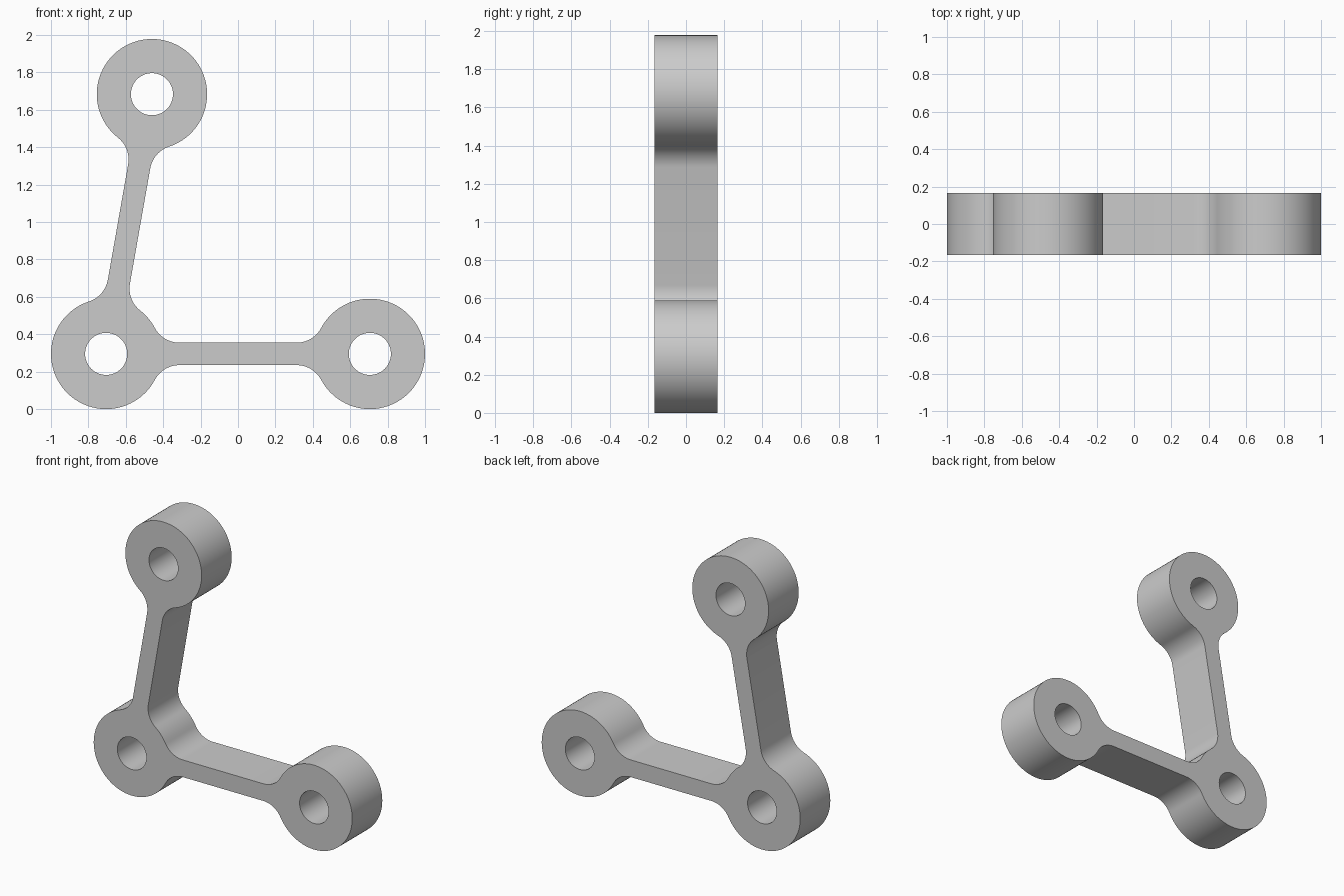
import bpy, bmesh
from math import pi, tau, atan2, cos, sin, sqrt, radians, ceil
from mathutils import Vector

if "Cube" in bpy.data.objects:
    bpy.data.objects.remove(bpy.data.objects["Cube"], do_unlink=True)

BOSS_R, HOLE_R, FILLET_R = 0.295, 0.1125, 0.15
BAR_HALF, DEPTH_HALF, ARM = 0.06, 0.166, 1.41
STEP = radians(4)


def polar(centre, radius, angle):
    return centre + radius * Vector((cos(angle), sin(angle)))


def arc(centre, radius, start, end):
    """Points along an arc, both ends included."""
    n = max(2, ceil(abs(end - start) / STEP))
    return [polar(centre, radius, start + (end - start) * i / n) for i in range(n + 1)]


def heading(a, b):
    d = b - a
    return atan2(d.y, d.x)


# Boss centres: corner, end of the level arm, end of the raised arm
corner = Vector((-ARM / 2, BOSS_R))
level_end = polar(corner, ARM, 0)
raised_end = polar(corner, ARM, radians(80))

# Angle from an arm to the point where its fillet meets the boss
reach = BOSS_R + FILLET_R
offset = BAR_HALF + FILLET_R
blend = atan2(offset, sqrt(reach ** 2 - offset ** 2))

# Walk once around the outline: fillet in, around the boss, fillet out
tour = [corner, level_end, corner, raised_end]
outline = []
for i, boss in enumerate(tour):
    back = heading(boss, tour[i - 1])
    turn = (heading(boss, tour[(i + 1) % len(tour)]) - back) % tau
    if turn < STEP or turn > tau - STEP:
        turn = tau  # a single arm: go all the way round
    out = back + turn
    start, end = back + blend, out - blend
    outline += arc(polar(boss, reach, start), FILLET_R, back - pi / 2, start - pi)[:-1]
    outline += arc(boss, BOSS_R, start, end)
    outline += arc(polar(boss, reach, end), FILLET_R, end + pi, out + pi / 2)[1:]

# Filled, extruded profile with a bore through each boss
profile = bpy.data.curves.new("link_profile", "CURVE")
profile.dimensions = "2D"
profile.fill_mode = "BOTH"
profile.extrude = DEPTH_HALF
bores = [arc(c, HOLE_R, 0, tau)[:-1] for c in (corner, level_end, raised_end)]
for loop in [outline] + bores:
    spline = profile.splines.new("POLY")
    spline.points.add(len(loop) - 1)
    for point, co in zip(spline.points, loop):
        point.co = (co.x, co.y, 0, 1)
    spline.use_cyclic_u = True

link = bpy.data.objects.new("angled_link", profile)
bpy.context.collection.objects.link(link)
bpy.ops.object.select_all(action="DESELECT")
link.select_set(True)
bpy.context.view_layer.objects.active = link
link.rotation_euler.x = pi / 2
bpy.ops.object.convert(target="MESH")
bpy.ops.object.transform_apply(location=False, rotation=True, scale=False)

# Weld the caps to the walls
bm = bmesh.new()
bm.from_mesh(link.data)
bmesh.ops.remove_doubles(bm, verts=bm.verts, dist=0.0002)
bmesh.ops.recalc_face_normals(bm, faces=bm.faces)
bm.to_mesh(link.data)
bm.free()
bpy.ops.object.shade_smooth_by_angle(angle=radians(30))

# Plain grey
grey = bpy.data.materials.new("plain_grey")
grey.use_nodes = True
colour = (0.6, 0.6, 0.6, 1)
grey.diffuse_color = colour
grey.node_tree.nodes["Principled BSDF"].inputs["Base Color"].default_value = colour
link.data.materials.clear()
link.data.materials.append(grey)
